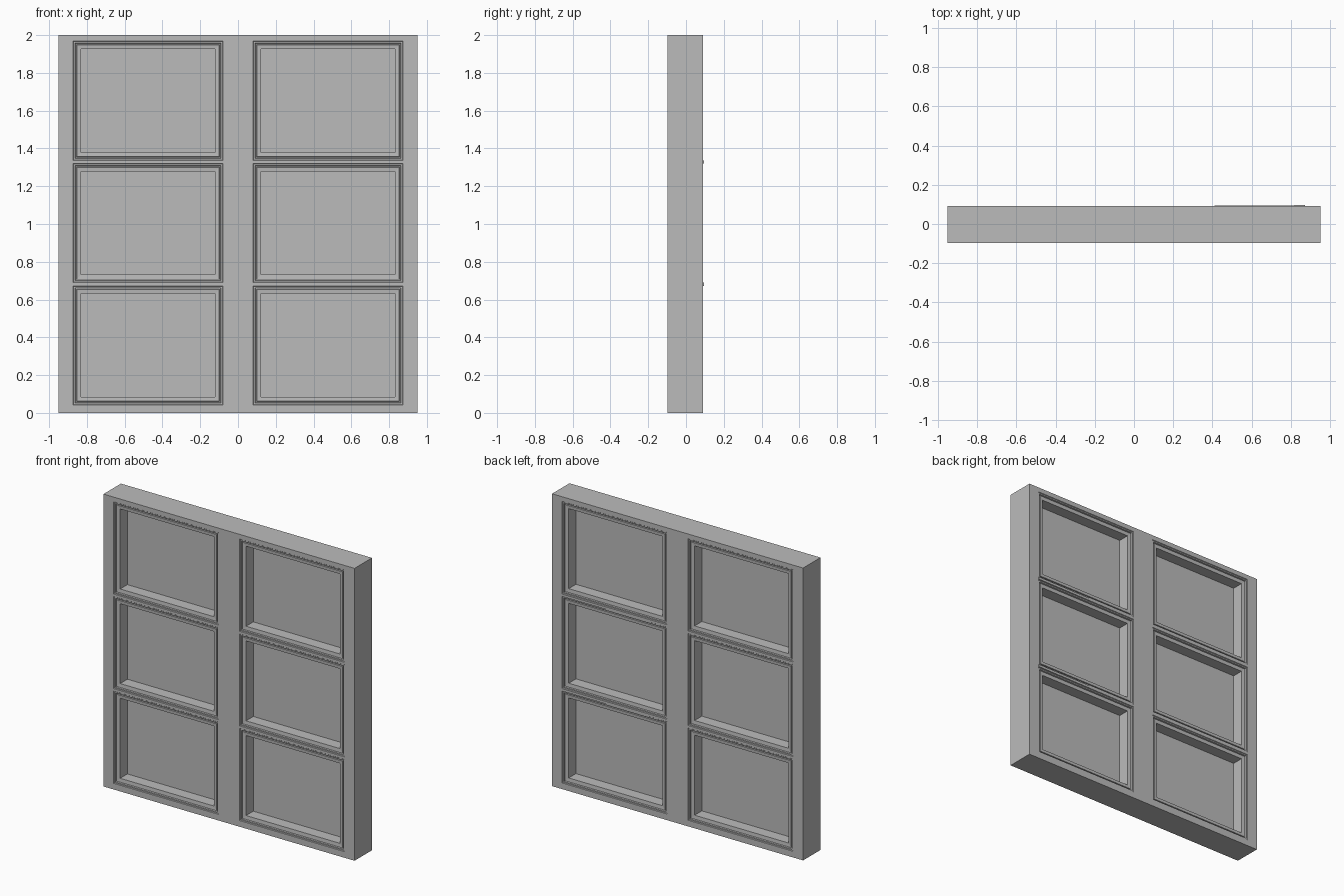
import bpy, bmesh

if "Cube" in bpy.data.objects:
    bpy.data.objects.remove(bpy.data.objects["Cube"], do_unlink=True)

grey = bpy.data.materials.new("window grey")
grey.use_nodes = True
grey.diffuse_color = (0.5, 0.5, 0.5, 1)
grey.node_tree.nodes["Principled BSDF"].inputs["Base Color"].default_value = (0.5, 0.5, 0.5, 1)

HALF_W, HEIGHT = 0.95, 2.0
MID_Y, HALF_D = -0.003, 0.094
COLUMNS = [(-0.873, -0.08), (0.08, 0.873)]
ROWS = [(0.042, 0.673), (0.69, 1.32), (1.337, 1.968)]
# Moulding section round each opening: (inset, depth below the face)
MOULDING = [(0, 0), (0.003, 0.004), (0.011, 0.004), (0.013, 0.014),
            (0.018, 0.014), (0.02, 0.008), (0.042, 0.01), (0.042, 0.088)]


def finish(name, bm):
    bmesh.ops.remove_doubles(bm, verts=bm.verts, dist=0.0001)
    bmesh.ops.recalc_face_normals(bm, faces=bm.faces)
    mesh = bpy.data.meshes.new(name)
    bm.to_mesh(mesh)
    bm.free()
    mesh.materials.append(grey)
    obj = bpy.data.objects.new(name, mesh)
    bpy.context.collection.objects.link(obj)
    return obj


def rect(bm, x0, x1, z0, z1, y):
    return [bm.verts.new((x, y, z)) for x, z in ((x0, z0), (x1, z0), (x1, z1), (x0, z1))]


def bridge(bm, a, b):
    for i in range(4):
        j = (i + 1) % 4
        bm.faces.new((a[i], a[j], b[j], b[i]))


# Frame with moulded openings on both faces
xs = [-HALF_W, *COLUMNS[0], *COLUMNS[1], HALF_W]
zs = [0, *ROWS[0], *ROWS[1], *ROWS[2], HEIGHT]
bm = bmesh.new()
for side in (-1, 1):
    face_y = MID_Y + side * HALF_D
    for x0, x1 in zip(xs, xs[1:]):
        for z0, z1 in zip(zs, zs[1:]):
            if (x0, x1) in COLUMNS and (z0, z1) in ROWS:
                rings = [rect(bm, x0 + i, x1 - i, z0 + i, z1 - i, face_y - side * d)
                         for i, d in MOULDING]
                for a, b in zip(rings, rings[1:]):
                    bridge(bm, a, b)
            else:
                bm.faces.new(rect(bm, x0, x1, z0, z1, face_y))
bridge(bm, rect(bm, -HALF_W, HALF_W, 0, HEIGHT, MID_Y - HALF_D),
       rect(bm, -HALF_W, HALF_W, 0, HEIGHT, MID_Y + HALF_D))
finish("window_frame", bm)

# Panes
bm = bmesh.new()
for x0, x1 in COLUMNS:
    for z0, z1 in ROWS:
        inset = MOULDING[-1][0]
        front, back = [rect(bm, x0 + inset, x1 - inset, z0 + inset, z1 - inset, MID_Y + s * 0.006)
                       for s in (-1, 1)]
        bridge(bm, front, back)
        bm.faces.new(front)
        bm.faces.new(back)
finish("window_panes", bm)

# Slightly raised tapering bars on the back, between the rows
bm = bmesh.new()
for low, high in zip(ROWS, ROWS[1:]):
    x0, x1 = COLUMNS[1]
    base = rect(bm, x0, x1, low[1], high[0], MID_Y + HALF_D - 0.003)
    top = rect(bm, x0, x1, low[1], high[0], MID_Y + HALF_D)
    for v in top[1:3]:
        v.co.y += 0.005
    bridge(bm, base, top)
    bm.faces.new(base)
    bm.faces.new(top)
finish("back_glazing_bars", bm)
